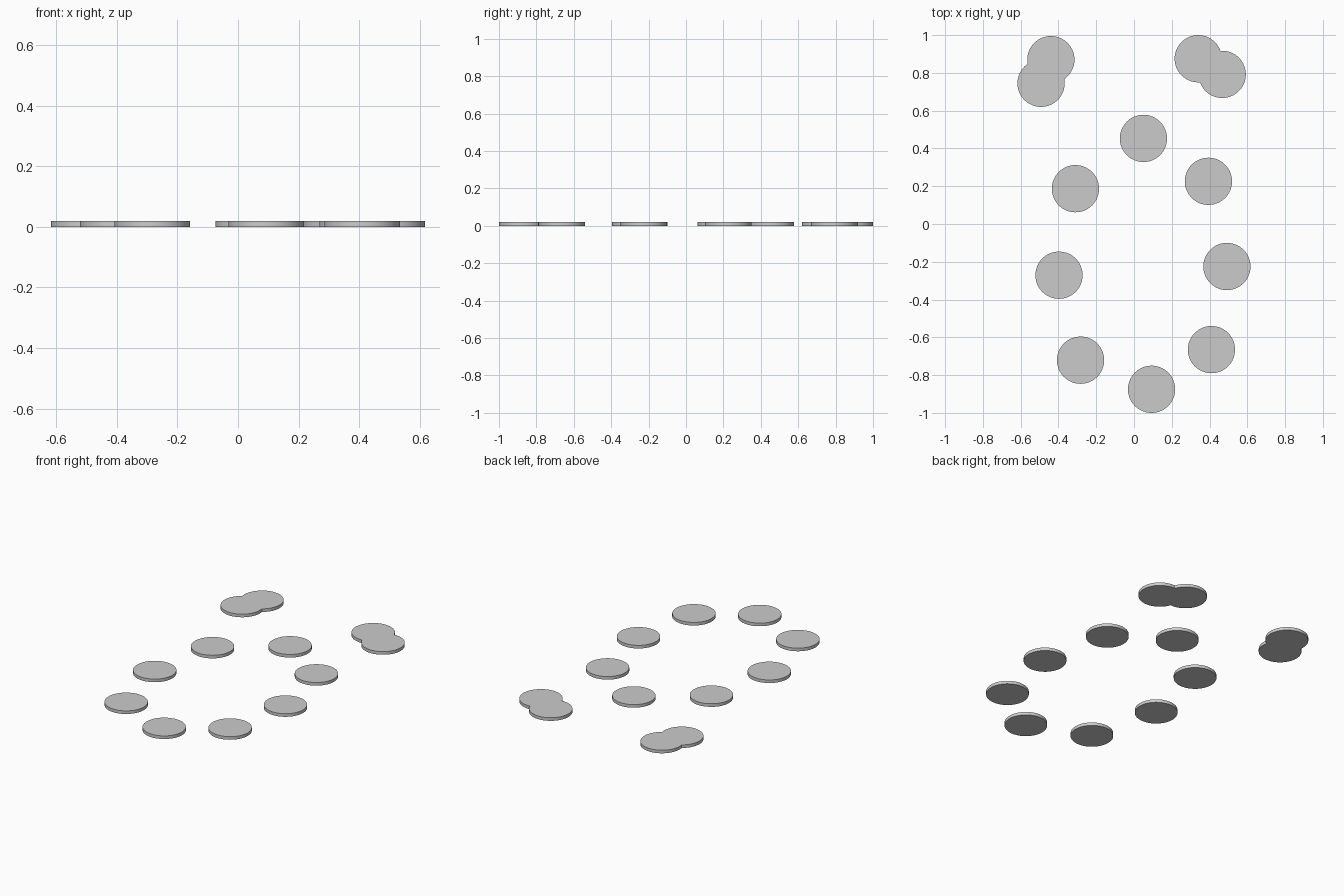
import bpy
import math

if "Cube" in bpy.data.objects:
    bpy.data.objects.remove(bpy.data.objects["Cube"])

RADIUS, HEIGHT = 0.125, 0.02

# Disc centres: two overlapping pairs at the back, then the ring
PAIRS = [(-0.44, 0.87), (-0.492, 0.745), (0.34, 0.875), (0.467, 0.792)]
RING = [(0.05, 0.453), (0.394, 0.226), (0.492, -0.225), (0.41, -0.665),
        (0.093, -0.875), (-0.283, -0.721), (-0.397, -0.271), (-0.31, 0.187)]


def disc(name, x, y):
    bpy.ops.mesh.primitive_cylinder_add(vertices=64, radius=RADIUS, depth=HEIGHT,
                                        location=(x, y, HEIGHT / 2))
    bpy.context.object.name = name
    bpy.ops.object.shade_smooth_by_angle(angle=math.radians(30))


# Flat round discs
for i, (x, y) in enumerate(PAIRS):
    disc(f"paired_disc_{i + 1}", x, y)
for i, (x, y) in enumerate(RING):
    disc(f"ring_disc_{i + 1}", x, y)
